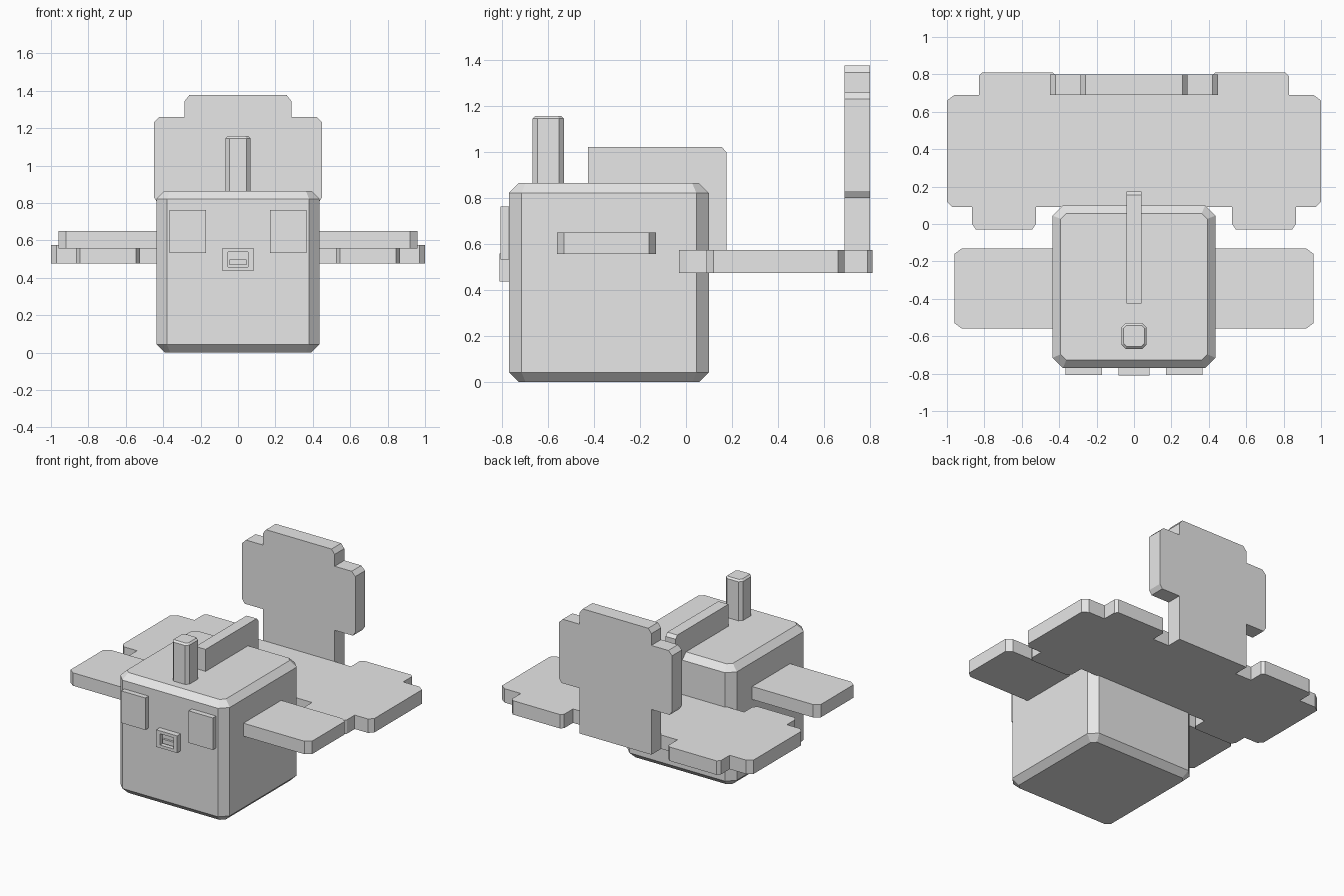
import bpy
import bmesh
from mathutils import Vector

cube = bpy.data.objects.get("Cube")
if cube:
    bpy.data.objects.remove(cube, do_unlink=True)

grey = bpy.data.materials.new("plain_grey")
grey.use_nodes = True
grey.diffuse_color = (0.8, 0.8, 0.8, 1)
grey.node_tree.nodes["Principled BSDF"].inputs["Base Color"].default_value = (0.8, 0.8, 0.8, 1)


def finish(name, bm):
    bmesh.ops.recalc_face_normals(bm, faces=bm.faces)
    mesh = bpy.data.meshes.new(name)
    bm.to_mesh(mesh)
    bm.free()
    mesh.materials.append(grey)
    obj = bpy.data.objects.new(name, mesh)
    bpy.context.collection.objects.link(obj)
    return obj


def box_mesh(lo, hi):
    bm = bmesh.new()
    bmesh.ops.create_cube(bm, size=1)
    for v in bm.verts:
        v.co = Vector([(lo[i] + hi[i]) / 2 + v.co[i] * (hi[i] - lo[i]) for i in range(3)])
    return bm


def chamfered_block(name, lo, hi, side, rim):
    """Box with flat chamfers on its upright edges and on both rims."""
    bm = box_mesh(lo, hi)
    upright = [e for e in bm.edges if abs(e.verts[0].co.z - e.verts[1].co.z) > 0.01]
    bmesh.ops.bevel(bm, geom=upright, offset=side, segments=1, affect='EDGES')
    rims = [e for e in bm.edges if abs(e.verts[0].co.z - e.verts[1].co.z) < 0.001]
    bmesh.ops.bevel(bm, geom=rims, offset=rim, segments=1, affect='EDGES')
    return finish(name, bm)


def mirrored(half):
    return half + [(-a, b) for a, b in reversed(half)]


def plate(name, outline, place, start, end):
    """Extrude a flat outline; place(a, b, depth) gives the 3D point."""
    bm = bmesh.new()
    face = bm.faces.new([bm.verts.new(place(a, b, start)) for a, b in outline])
    new = bmesh.ops.extrude_face_region(bm, geom=[face])["geom"]
    shift = Vector(place(0, 0, end)) - Vector(place(0, 0, start))
    bmesh.ops.translate(bm, vec=shift, verts=[v for v in new if isinstance(v, bmesh.types.BMVert)])
    return finish(name, bm)


def flat(a, b, d):
    return (a, b, d)


def upright_x(a, b, d):
    return (a, d, b)


def upright_y(a, b, d):
    return (d, a, b)


# Body and the post on its roof
chamfered_block("body", (-0.435, -0.77, 0), (0.435, 0.10, 0.865), 0.055, 0.043)
chamfered_block("roof_post", (-0.067, -0.667, 0.84), (0.067, -0.53, 1.157), 0.022, 0.012)

# Side wings run through the body
wing = [(0.92, -0.56), (0.96, -0.53), (0.96, -0.16), (0.92, -0.13)]
plate("side_wings", mirrored(wing), flat, 0.557, 0.65)

# Stepped rear deck
deck = [(0.525, 0.09), (0.525, 0), (0.545, -0.03), (0.845, -0.03), (0.865, 0),
        (0.865, 0.09), (0.97, 0.09), (1, 0.12), (1, 0.66), (0.96, 0.69),
        (0.83, 0.69), (0.83, 0.79), (0.81, 0.81), (0.435, 0.81), (0.415, 0.79), (0.415, 0.69)]
plate("rear_deck", mirrored(deck), flat, 0.475, 0.575)

# Stepped upright tail
tail = [(0.285, 0.475), (0.285, 0.80), (0.43, 0.80), (0.45, 0.83), (0.45, 1.23),
        (0.42, 1.26), (0.285, 1.26), (0.285, 1.345), (0.26, 1.377)]
plate("tail_fin", mirrored(tail), upright_x, 0.69, 0.80)

# Ridge along the roof and down the back
ridge = [(-0.425, 0.83), (-0.425, 1.023), (0.155, 1.023), (0.175, 1.0),
         (0.175, 0.56), (0.06, 0.56), (0.06, 0.83)]
plate("back_ridge", ridge, upright_y, -0.04, 0.04)

# Eyes
for side, label in ((1, "left"), (-1, "right")):
    xs = sorted((side * 0.172, side * 0.365))
    finish(label + "_eye", box_mesh((xs[0], -0.807, 0.533), (xs[1], -0.76, 0.763)))

# Mouth block with a sunken opening and a step inside it
bm = box_mesh((-0.083, -0.81, 0.437), (0.083, -0.76, 0.56))
front = min(bm.faces, key=lambda f: f.calc_center_median().y)
bmesh.ops.inset_region(bm, faces=[front], thickness=0.03)
for v in front.verts:
    v.co.x *= 0.85
opening = bmesh.ops.extrude_face_region(bm, geom=[front])["geom"]
bmesh.ops.delete(bm, geom=[front], context='FACES')
bmesh.ops.translate(bm, vec=(0, 0.03, 0), verts=[v for v in opening if isinstance(v, bmesh.types.BMVert)])
finish("mouth", bm)
finish("mouth_step", box_mesh((-0.045, -0.795, 0.467), (0.045, -0.77, 0.498)))
